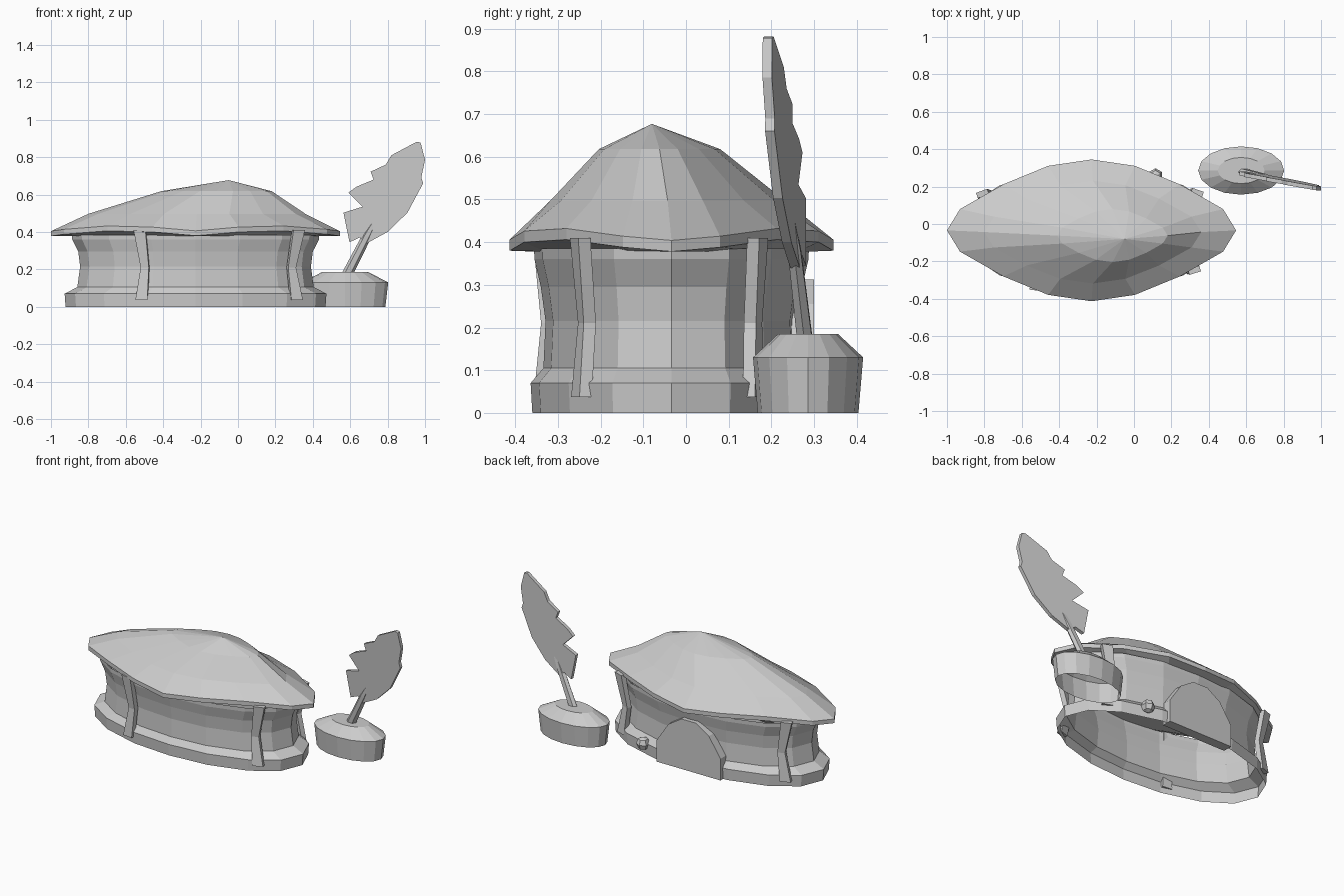
import bpy, bmesh, math
from mathutils import Vector

old = bpy.data.objects.get("Cube")
if old:
    bpy.data.objects.remove(old, do_unlink=True)

grey = bpy.data.materials.new("plain_grey")
grey.use_nodes = True
grey.diffuse_color = (0.6, 0.6, 0.6, 1)
grey.node_tree.nodes["Principled BSDF"].inputs["Base Color"].default_value = (0.6, 0.6, 0.6, 1)


def finish(name, bm):
    bmesh.ops.recalc_face_normals(bm, faces=bm.faces)
    mesh = bpy.data.meshes.new(name)
    bm.to_mesh(mesh)
    bm.free()
    mesh.materials.append(grey)
    obj = bpy.data.objects.new(name, mesh)
    bpy.context.collection.objects.link(obj)
    return obj


def loft(name, rings, caps=(False, False)):
    """Skin a stack of point rings; a one-point ring closes to a tip."""
    bm = bmesh.new()
    rows = [[bm.verts.new(p) for p in ring] for ring in rings]
    for a, b in zip(rows, rows[1:]):
        n = max(len(a), len(b))
        for i in range(n):
            j = (i + 1) % n
            if len(b) == 1:
                bm.faces.new((a[i], a[j], b[0]))
            elif len(a) == 1:
                bm.faces.new((a[0], b[j], b[i]))
            else:
                bm.faces.new((a[i], a[j], b[j], b[i]))
    for row, cap in zip((rows[0], rows[-1]), caps):
        if cap:
            bm.faces.new(row)
    return finish(name, bm)


def full_ring(quarter):
    """Mirror a quarter outline of five points into a closed ring of sixteen."""
    half = quarter + [(-x, y) for x, y in reversed(quarter[:-1])]
    return half + [(x, -y) for x, y in reversed(half[1:-1])]


CX, CY = -0.227, -0.034
wall_shape = full_ring([(1, 0), (0.92, 0.42), (0.7, 0.73), (0.36, 0.94), (0, 1)])
roof_shape = full_ring([(1, 0), (0.91, 0.3), (0.61, 0.65), (0.3, 0.91), (0, 1)])


def ring(shape, rx, ry, z, cx=CX, cy=CY, wave=0):
    # The wave lifts the eaves between the four main axes
    lift = [0, 0.01, 0.028, 0.022]
    quarter = lift + [0.002] + lift[:0:-1]
    waves = quarter * 2
    return [(cx + x * rx, cy + y * ry, z + wave * w) for (x, y), w in zip(shape, waves)]


# Hut body: plinth, waisted wall and flared top
loft("hut_wall", [ring(wall_shape, *p) for p in (
    (0.695, 0.326, 0), (0.7, 0.33, 0.07), (0.632, 0.3, 0.105),
    (0.617, 0.295, 0.215), (0.627, 0.306, 0.295), (0.66, 0.321, 0.36),
    (0.662, 0.322, 0.385))])

# Roof: outer skin down to the eaves, then a flat ceiling underneath
loft("roof", [[(-0.05, -0.08, 0.677)],
              ring(roof_shape, 0.295, 0.142, 0.618, -0.115, -0.062),
              ring(roof_shape, 0.58, 0.275, 0.497, -0.22, -0.043),
              ring(roof_shape, 0.773, 0.379, 0.404, wave=1),
              ring(roof_shape, 0.773, 0.379, 0.378, wave=1),
              ring(roof_shape, 0.66, 0.325, 0.378)], (False, True))


# Bent timber posts: top, middle and bottom centres
def post(name, top, mid, low):
    out = Vector((top[0] - CX, (top[1] - CY) * 8, 0)).normalized()
    side = Vector((-out.y, out.x, 0))
    rings = []
    for p, z, w in ((low, 0.037, 0.032), (mid, 0.21, 0.022), (top, 0.41, 0.032)):
        c = Vector((p[0], p[1], z))
        rings.append([c + side * (a * w) + out * (b * 0.015)
                      for a, b in ((-1, -1), (1, -1), (1, 1), (-1, 1))])
    loft(name, rings, (True, True))


post("front_left_post", (0.323, -0.248), (0.285, -0.232), (0.312, -0.245))
post("front_right_post", (-0.525, -0.34), (-0.497, -0.322), (-0.515, -0.338))
post("back_left_post", (0.338, 0.168), (0.297, 0.157), (0.327, 0.158))
post("back_right_post", (-0.81, 0.163), (-0.77, 0.155), (-0.8, 0.158))

# Arched door slab at the back
half_door = [(0.22, 0), (0.22, 0.135), (0.14, 0.255), (0.05, 0.312)]
outline = half_door + [(-x, z) for x, z in reversed(half_door)]
loft("back_door", [[(-0.228 + x, y, z) for x, z in outline] for y in (0.24, 0.3)], (True, True))

# Small faceted knob beside the door
bm = bmesh.new()
bmesh.ops.create_uvsphere(bm, u_segments=6, v_segments=4, radius=0.04)
bmesh.ops.translate(bm, verts=bm.verts, vec=(0.115, 0.258, 0.066))
finish("door_knob", bm)


# Ink pot, open underneath
def oval(rx, ry, z, n=16):
    return [(0.573 + rx * math.cos(math.tau * i / n),
             0.286 + ry * math.sin(math.tau * i / n), z) for i in range(n)]


loft("ink_pot", [oval(0.215, 0.118, 0), oval(0.23, 0.129, 0.13),
                 oval(0.125, 0.07, 0.185), [(0.573, 0.286, 0.185)]])


# Quill: everything lies on one slanted plane that leans slightly forward
def quill_y(x, z):
    return 0.262 - 0.16 * (x - 0.59) - 0.035 * (z - 0.61)


vane = [(0.65, 0.37), (0.596, 0.345), (0.564, 0.503), (0.666, 0.535), (0.59, 0.61),
        (0.634, 0.642), (0.725, 0.68), (0.709, 0.722), (0.79, 0.76), (0.82, 0.81),
        (0.955, 0.882), (0.976, 0.878), (1.0, 0.786), (0.98, 0.69), (0.99, 0.66),
        (0.906, 0.503), (0.8, 0.4), (0.69, 0.34)]
loft("quill_vane", [[(x, quill_y(x, z) + d, z) for x, z in vane]
                    for d in (-0.011, 0.011)], (True, True))

spine = []
for x, z, r in ((0.572, 0.15, 0.026), (0.69, 0.38, 0.022), (0.75, 0.49, 0.01)):
    spine.append([(x + r * math.cos(math.tau * i / 6),
                   quill_y(x, z) + r * 0.8 * math.sin(math.tau * i / 6),
                   z - r * 0.5 * math.cos(math.tau * i / 6)) for i in range(6)])
loft("quill_shaft", spine, (True, True))
